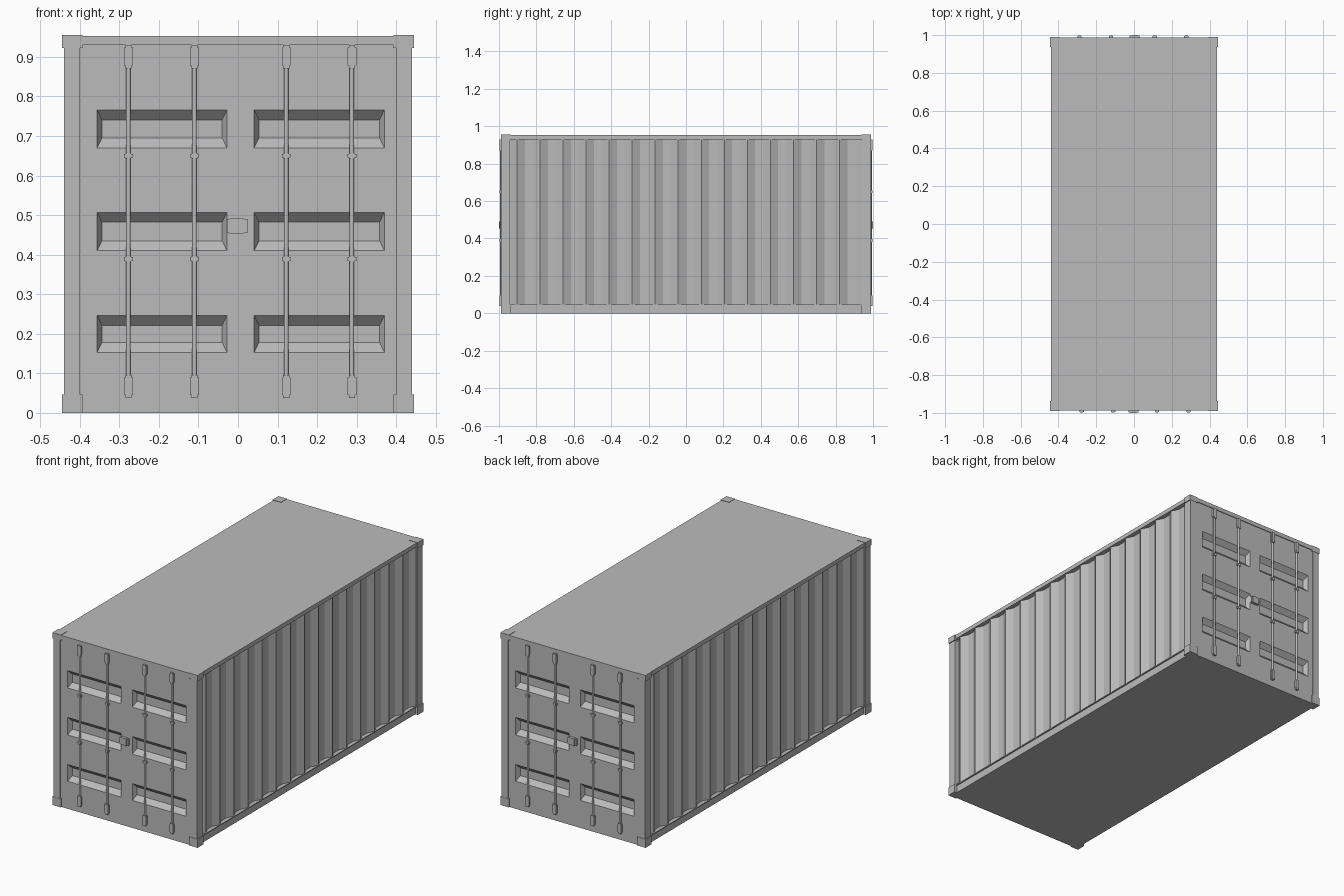
import bpy, bmesh, math
from mathutils import Matrix, Vector

if "Cube" in bpy.data.objects:
    bpy.data.objects.remove(bpy.data.objects["Cube"], do_unlink=True)

grey = bpy.data.materials.new("container grey")
grey.use_nodes = True
COLOUR = (0.5, 0.5, 0.5, 1)
grey.diffuse_color = COLOUR
grey.node_tree.nodes["Principled BSDF"].inputs["Base Color"].default_value = COLOUR

HALF_TURN = Matrix.Rotation(math.pi, 4, 'Z')
X, Y, TOP = 0.44, 0.988, 0.953      # outer half width, half length, height


def finish(name, bm, paired=False, smooth=False):
    """Make an object; paired parts are repeated by a half turn about z."""
    bmesh.ops.recalc_face_normals(bm, faces=bm.faces)
    mesh = bpy.data.meshes.new(name)
    bm.to_mesh(mesh)
    bm.free()
    mesh.materials.append(grey)
    for p in mesh.polygons:
        p.use_smooth = smooth and len(p.vertices) == 4
    for i in range(2 if paired else 1):
        obj = bpy.data.objects.new(name if not i else name + "_opposite", mesh)
        bpy.context.collection.objects.link(obj)
        if i:
            obj.matrix_world = HALF_TURN


def add_box(bm, x0, x1, y0, y1, z0, z1):
    size = Matrix.Diagonal((x1 - x0, y1 - y0, z1 - z0, 1))
    mid = Matrix.Translation(((x0 + x1) / 2, (y0 + y1) / 2, (z0 + z1) / 2))
    bmesh.ops.create_cube(bm, size=1, matrix=mid @ size)


def boxes(name, sizes, paired=False):
    bm = bmesh.new()
    for s in sizes:
        add_box(bm, *s)
    finish(name, bm, paired)


# Closed body, floor and roof
boxes("core", [(-0.405, 0.405, -0.94, 0.94, 0.01, 0.94)])
boxes("floor", [(-0.43, 0.43, -0.98, 0.98, 0, 0.04)])
boxes("roof", [(-X, X, -Y, Y, 0.93, TOP)])

# Posts and corner castings at the four corners
for sx, sy, corner in ((1, -1, "front_left"), (-1, -1, "front_right"),
                       (1, 1, "back_left"), (-1, 1, "back_right")):
    def at_corner(out, dx, dy, z0, z1):
        xs = sorted((sx * (X + out), sx * (X - dx)))
        ys = sorted((sy * (Y + out / 3), sy * (Y - dy)))
        return (*xs, *ys, z0, z1)
    boxes(corner + "_post", [at_corner(0, 0.04, 0.048, 0.001, 0.94)])
    boxes(corner + "_castings", [at_corner(0.005, 0.047, 0.05, 0, 0.047),
                                 at_corner(0.005, 0.047, 0.05, 0.923, 0.955)])

# Side rails with a thin lip under the ribs
boxes("bottom_rail", [(0.4, 0.43, -0.95, 0.95, 0, 0.045),
                      (0.4, 0.437, -0.94, 0.94, 0.041, 0.046)], True)

# Ribbed side wall: each rib falls to a flat valley and rises to the next crest
PITCH, START, COUNT = 0.1232, -0.904, 15
profile = [(0.4, -0.945), (0.415, -0.945), (0.415, -0.935)]
for i in range(COUNT):
    y = START + i * PITCH
    profile += [(0.436, y), (0.415, y + 0.042), (0.415, y + 0.085)]
profile += [(0.436, 0.945), (0.4, 0.945)]
bm = bmesh.new()
base = bm.faces.new([bm.verts.new((x, y, 0.044)) for x, y in profile])
wall = bmesh.ops.extrude_face_region(bm, geom=[base])["geom"]
bmesh.ops.translate(bm, vec=(0, 0, 0.89),
                    verts=[v for v in wall if isinstance(v, bmesh.types.BMVert)])
finish("ribbed_side_wall", bm, True)

# Door end with six pressed panels
xs = [-0.41, -0.356, -0.028, 0.041, 0.37, 0.41]
zs = [0.002, 0.153, 0.246, 0.41, 0.507, 0.67, 0.766, 0.949]
bm = bmesh.new()
grid = [[bm.verts.new((x, -0.984, z)) for x in xs] for z in zs]
pockets = []
for r in range(len(zs) - 1):
    for c in range(len(xs) - 1):
        face = bm.faces.new((grid[r][c], grid[r][c + 1],
                             grid[r + 1][c + 1], grid[r + 1][c]))
        if r % 2 and c % 2:
            pockets.append(face)
for face in bmesh.ops.extrude_discrete_faces(bm, faces=pockets)["faces"]:
    mid = face.calc_center_median()
    for v in face.verts:
        v.co += Vector((math.copysign(0.012, mid.x - v.co.x), 0.025,
                        math.copysign(0.025, mid.z - v.co.z)))
bmesh.ops.recalc_face_normals(bm, faces=bm.faces)
finish("door_panel", bm, True)
boxes("door_sill_and_header", [(-0.4, 0.4, -0.983, -0.93, 0, 0.06),
                               (-0.4, 0.4, -0.983, -0.93, 0.86, 0.95)], True)

# Locking bars, their end brackets and guide clips
bars = (-0.277, -0.11, 0.122, 0.288)
bm = bmesh.new()
for x in bars:
    bmesh.ops.create_cone(bm, cap_ends=True, segments=10, radius1=0.006, radius2=0.006,
                          depth=0.87, matrix=Matrix.Translation((x, -0.988, 0.484)))
finish("locking_bars", bm, True, True)
brackets, clips = [], []
for x in bars:
    for z0, z1 in ((0.045, 0.09), (0.878, 0.924)):
        brackets.append((x - 0.011, x + 0.011, -0.996, -0.98, z0, z1))
        brackets.append((x - 0.008, x + 0.008, -0.997, -0.98, z0 - 0.007, z1 + 0.006))
    for z in (0.389, 0.65):
        clips.append((x - 0.011, x + 0.011, -0.993, -0.98, z - 0.005, z + 0.005))
        clips.append((x - 0.007, x + 0.007, -0.996, -0.98, z - 0.007, z + 0.007))
boxes("bar_brackets", brackets, True)
boxes("bar_clips", clips, True)

# Lock box across the door seam
boxes("lock_box", [(-0.021, 0.014, -1.0, -0.98, 0.453, 0.492),
                   (-0.028, 0.024, -0.997, -0.98, 0.455, 0.49)], True)
